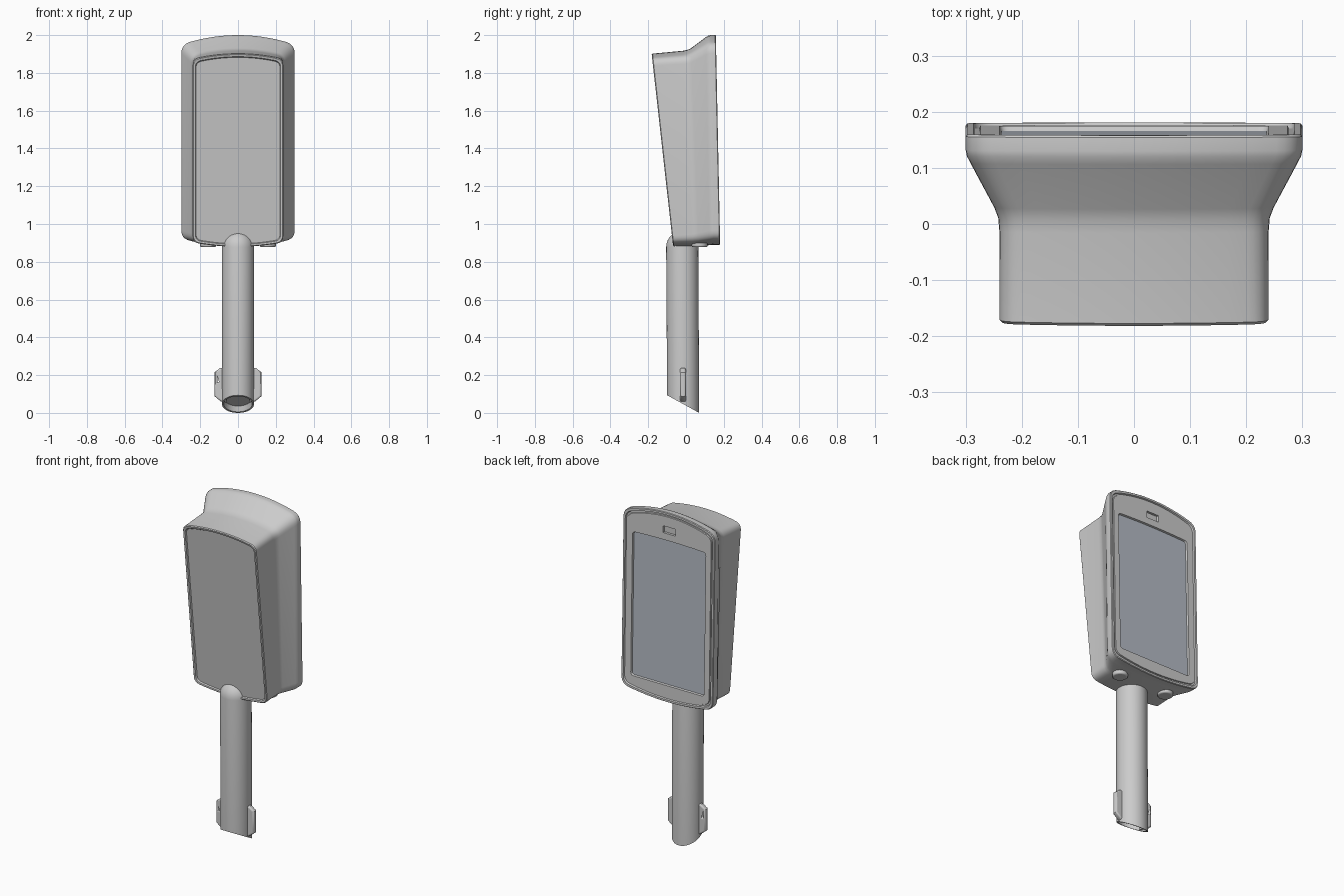
import bpy, math
from math import sin, cos, pi, radians

if "Cube" in bpy.data.objects:
    bpy.data.objects.remove(bpy.data.objects["Cube"])


def finish(ob, angle=28):
    bpy.ops.object.select_all(action='DESELECT')
    ob.select_set(True)
    bpy.context.view_layer.objects.active = ob
    bpy.ops.object.shade_smooth_by_angle(angle=radians(angle))


def loft(name, rings, angle=28):
    """Skin a stack of equal-length rings and cap both ends."""
    n = len(rings[0])
    verts = [p for ring in rings for p in ring]
    faces = [(k * n + i, k * n + (i + 1) % n, (k + 1) * n + (i + 1) % n, (k + 1) * n + i)
             for k in range(len(rings) - 1) for i in range(n)]
    faces += [tuple(reversed(range(n))), tuple(range(len(verts) - n, len(verts)))]
    me = bpy.data.meshes.new(name)
    me.from_pydata(verts, [], faces)
    ob = bpy.data.objects.new(name, me)
    bpy.context.collection.objects.link(ob)
    bpy.context.view_layer.objects.active = ob
    ob.select_set(True)
    bpy.ops.object.mode_set(mode='EDIT')
    bpy.ops.mesh.select_all(action='SELECT')
    bpy.ops.mesh.normals_make_consistent(inside=False)
    bpy.ops.object.mode_set(mode='OBJECT')
    finish(ob, angle)
    return ob


def outline(hw, zb, zt, sb, st, r, y_low, y_high):
    """Rounded outline with bowed top and bottom, on a plane tilted in y."""
    def edge(z_mid, sag, sign):
        zc = z_mid - sign * sag
        xe = hw - r
        ze = z_mid - sign * sag * (xe / hw) ** 2
        corner = []
        for i in range(7):
            t = i / 6
            corner.append(((1 - t) ** 2 * hw + 2 * t * (1 - t) * hw + t * t * xe,
                           (1 - t) ** 2 * (zc - sign * r) + 2 * t * (1 - t) * zc + t * t * ze))
        bow = [(x, z_mid - sign * sag * (x / hw) ** 2)
               for x in (xe * (1 - i / 6) for i in range(1, 12))]
        return corner + bow + [(-x, z) for x, z in reversed(corner)]
    pts = edge(zt, st, 1) + edge(zb, sb, -1)[::-1]
    return [(x, y_low + (y_high - y_low) * (z - 0.88) / 1.12, z) for x, z in pts]


# Head: front recess, tapered body, flare, rear rim and recessed display
head = loft("head_housing", [outline(*p) for p in (
    (.222, .896, 1.882, .022, .027, .028, -.058, -.184),
    (.226, .892, 1.886, .022, .027, .030, -.066, -.191),
    (.236, .884, 1.897, .022, .028, .034, -.068, -.193),
    (.240, .880, 1.902, .022, .028, .036, -.064, -.188),
    (.240, .881, 1.917, .024, .030, .040, .035, -.020),
    (.242, .882, 1.922, .025, .031, .042, .050, .005),
    (.249, .883, 1.931, .026, .033, .043, .066, .024),
    (.291, .888, 1.990, .030, .048, .046, .124, .106),
    (.298, .889, 1.998, .031, .050, .046, .136, .120),
    (.300, .890, 2.000, .031, .050, .046, .146, .130),
    (.300, .890, 2.000, .031, .050, .046, .177, .154),
    (.297, .893, 1.997, .031, .050, .044, .181, .158),
    (.286, .904, 1.986, .031, .050, .038, .181, .158),
    (.283, .907, 1.983, .031, .050, .038, .172, .149),
    (.276, .914, 1.976, .031, .050, .036, .172, .149),
    (.274, .916, 1.974, .031, .050, .035, .177, .154),
    (.240, .985, 1.835, .000, .006, .018, .177, .154),
    (.237, .988, 1.832, .000, .006, .017, .166, .143))])

# Small sensor window cut above the display
bpy.ops.mesh.primitive_cube_add(size=1, location=(0, .157, 1.895))
cutter = bpy.context.object
cutter.name = "sensor_cutter"
cutter.scale = (.08, .03, .04)
cutter.hide_render = True
cut = head.modifiers.new("sensor_recess", 'BOOLEAN')
cut.object = cutter
cut.solver = 'EXACT'
bpy.context.view_layer.objects.active = head
bpy.ops.object.modifier_apply(modifier=cut.name)
bpy.data.objects.remove(cutter)
finish(head)

# Display glass
screen = loft("screen", [outline(.236, .989, 1.831, 0, .006, .017, y, y - .023)
                         for y in (.160, .168)])
mat = bpy.data.materials.new("screen_glass")
mat.diffuse_color = (.46, .50, .56, 1)
mat.use_nodes = True
mat.node_tree.nodes["Principled BSDF"].inputs["Base Color"].default_value = mat.diffuse_color
screen.data.materials.append(mat)


# Pole: slanted foot with recessed cap, straight shaft, domed top
def pole_ring(r, cy, z=None, lift=0):
    ring = []
    for i in range(48):
        a = 2 * pi * i / 48
        y = cy + r * sin(a)
        ring.append((r * cos(a), y, (.07 - y) * .55 + lift if z is None else z))
    return ring


R = .085
loft("pole", [pole_ring(.073, -.015, lift=.03), pole_ring(.075, -.015),
              pole_ring(R, -.015)] +
     [pole_ring(R * cos(a), -.02, .878 + R * sin(a))
      for a in (radians(d) for d in (0, 12, 24, 36, 48, 60, 70, 80, 88))], 35)

# Side fins with a square eyelet
for side, sx in (("left", -1), ("right", 1)):
    cu = bpy.data.curves.new("fin_" + side, 'CURVE')
    cu.dimensions = '2D'
    cu.fill_mode = 'BOTH'
    cu.extrude, cu.bevel_depth, cu.bevel_resolution = .006, .009, 3
    cu.offset = -.009
    for pts in ([(.06, .055), (.09, .06), (.124, .088), (.124, .215), (.095, .238), (.06, .238)],
                [(.078, .163), (.109, .163), (.109, .207), (.078, .207)]):
        sp = cu.splines.new('POLY')
        sp.points.add(len(pts) - 1)
        for p, (x, z) in zip(sp.points, pts):
            p.co = (sx * x, z, 0, 1)
        sp.use_cyclic_u = True
    fin = bpy.data.objects.new("fin_" + side, cu)
    bpy.context.collection.objects.link(fin)
    fin.location.y = -.016
    fin.rotation_euler.x = pi / 2
    bpy.ops.object.select_all(action='DESELECT')
    fin.select_set(True)
    bpy.context.view_layer.objects.active = fin
    bpy.ops.object.convert(target='MESH')
    finish(bpy.context.object, 35)

    # Round buttons under the head
    bpy.ops.mesh.primitive_cylinder_add(vertices=32, radius=.042, depth=.05,
                                        location=(sx * .158, .072, .902))
    button = bpy.context.object
    button.name = "button_" + side
    bev = button.modifiers.new("soft_edge", 'BEVEL')
    bev.width, bev.segments = .008, 3
    finish(button, 35)
